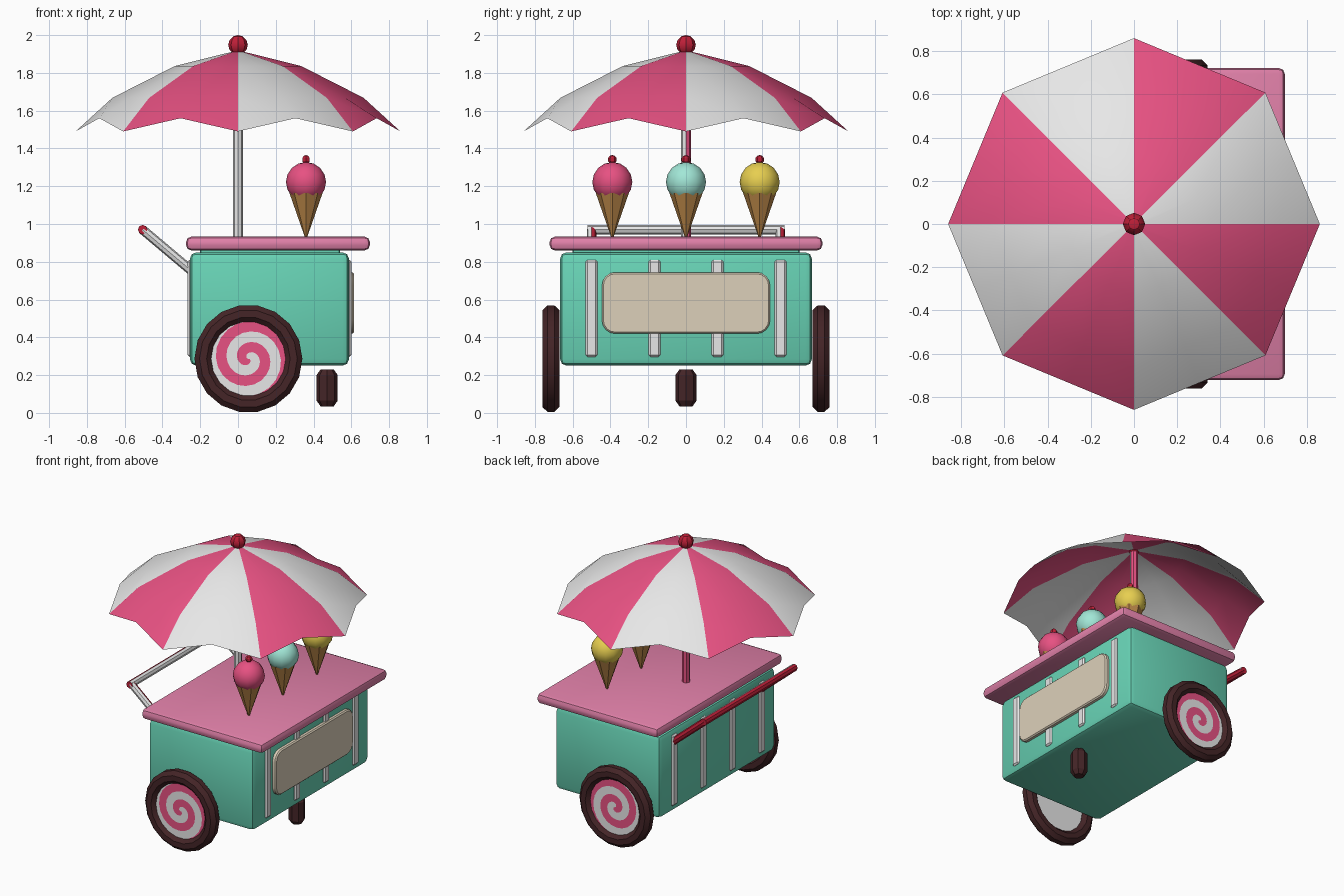
import bpy, bmesh, math
from mathutils import Vector, Matrix

if "Cube" in bpy.data.objects:
    bpy.data.objects.remove(bpy.data.objects["Cube"])


def material(name, rgb):
    m = bpy.data.materials.new(name)
    m.diffuse_color = (*rgb, 1)
    m.use_nodes = True
    m.node_tree.nodes["Principled BSDF"].inputs["Base Color"].default_value = m.diffuse_color
    return m


PINK = material("hot pink", (0.82, 0.085, 0.23))
WHITE = material("white", (0.83, 0.83, 0.83))
TEAL = material("teal", (0.14, 0.66, 0.47))
ROSE = material("rose pink", (0.76, 0.22, 0.40))
CREAM = material("cream", (0.72, 0.63, 0.49))
BROWN = material("dark brown", (0.058, 0.018, 0.02))
WAFER = material("wafer", (0.49, 0.24, 0.065))
RED = material("cherry red", (0.52, 0.014, 0.04))
MINT = material("mint", (0.36, 0.80, 0.68))
YELLOW = material("yellow", (0.85, 0.66, 0.085))


def finish(bm, name, mats, smooth=30, recalc=True):
    if recalc:
        bmesh.ops.recalc_face_normals(bm, faces=bm.faces)
    me = bpy.data.meshes.new(name)
    bm.to_mesh(me)
    bm.free()
    for m in mats:
        me.materials.append(m)
    ob = bpy.data.objects.new(name, me)
    bpy.context.collection.objects.link(ob)
    bpy.ops.object.select_all(action='DESELECT')
    ob.select_set(True)
    bpy.context.view_layer.objects.active = ob
    if smooth:
        bpy.ops.object.shade_smooth_by_angle(angle=math.radians(smooth))
    return ob


def box(name, lo, hi, mat, bevel, segs=1, smooth=30):
    bm = bmesh.new()
    lo, hi = Vector(lo), Vector(hi)
    bmesh.ops.create_cube(bm, size=1, matrix=Matrix.Translation((lo + hi) / 2)
                          @ Matrix.Diagonal((*(hi - lo), 1)))
    bmesh.ops.bevel(bm, geom=bm.edges[:], offset=bevel, segments=segs,
                    profile=0.5, affect='EDGES')
    return finish(bm, name, [mat], smooth)


def lathe(name, profile, sides, mat, matrix=Matrix(), closed=False, smooth=30):
    bm = bmesh.new()
    rows = [[bm.verts.new((r * math.cos(2 * math.pi * k / sides),
                           r * math.sin(2 * math.pi * k / sides), z))
             for k in range(sides)] for r, z in profile]
    count = len(rows) if closed else len(rows) - 1
    for i in range(count):
        a, b = rows[i], rows[(i + 1) % len(rows)]
        for k in range(sides):
            n = (k + 1) % sides
            bm.faces.new((a[k], a[n], b[n], b[k]))
    bmesh.ops.remove_doubles(bm, verts=bm.verts, dist=1e-5)
    bm.transform(matrix)
    return finish(bm, name, [mat], smooth)


def tube(name, p0, p1, r, mats, side):
    """Eight-sided rod; faces turned towards 'side' get the second colour."""
    bm = bmesh.new()
    p0, p1 = Vector(p0), Vector(p1)
    d = p1 - p0
    rot = d.to_track_quat('Z', 'Y').to_matrix().to_4x4()
    bmesh.ops.create_cone(bm, cap_ends=True, segments=8, radius1=r, radius2=r,
                          depth=d.length,
                          matrix=Matrix.Translation((p0 + p1) / 2) @ rot)
    bmesh.ops.recalc_face_normals(bm, faces=bm.faces)
    bm.normal_update()
    for f in bm.faces:
        f.material_index = int(f.normal.dot(Vector(side)) > -0.01)
    return finish(bm, name, mats)


def ball(name, centre, r, seg, rings, mat, smooth=30):
    bm = bmesh.new()
    bmesh.ops.create_uvsphere(bm, u_segments=seg, v_segments=rings, radius=r,
                              matrix=Matrix.Translation(centre))
    return finish(bm, name, [mat], smooth)


# Cart body and counter
box("cart_body", (-0.255, -0.667, 0.25), (0.588, 0.667, 0.85), TEAL, 0.035, 2, 40)
box("counter_top", (-0.275, -0.722, 0.86), (0.698, 0.722, 0.933), ROSE, 0.028, 2, 40)
box("counter_neck", (-0.2, -0.6, 0.83), (0.54, 0.6, 0.88), TEAL, 0.005)

# Upright strips on both long sides
for i, y in enumerate((-0.5, -0.167, 0.167, 0.5)):
    box(f"front_strip_{i}", (0.56, y - 0.031, 0.297), (0.6, y + 0.031, 0.81), WHITE, 0.01)
    box(f"back_strip_{i}", (-0.267, y - 0.031, 0.297), (-0.23, y + 0.031, 0.81), WHITE, 0.01)

# Blank sign board with rounded corners
bm = bmesh.new()
bmesh.ops.create_cube(bm, size=1, matrix=Matrix.Translation((0.597, 0, 0.582))
                      @ Matrix.Diagonal((0.036, 0.89, 0.325, 1)))
bmesh.ops.bevel(bm, geom=[e for e in bm.edges
                          if abs(e.verts[0].co.x - e.verts[1].co.x) > 0.01],
                offset=0.07, segments=4, profile=0.5, affect='EDGES')
bmesh.ops.bevel(bm, geom=[e for e in bm.edges
                          if min(v.co.x for v in e.verts) > 0.61],
                offset=0.008, segments=1, affect='EDGES')
finish(bm, "sign_board", [CREAM])

# Wheels: faceted tyre and a swirled candy disc
for s, label in ((-1, "left"), (1, "right")):
    place = Matrix.Translation((0.055, s * 0.715, 0.287)) @ Matrix.Rotation(math.pi / 2, 4, 'X')
    ring = [(0.24 + 0.0495 * math.cos(math.pi * (k + 0.5) / 4),
             0.0495 * math.sin(math.pi * (k + 0.5) / 4)) for k in range(8)]
    lathe(f"{label}_tyre", ring, 18, BROWN, place, closed=True, smooth=25)
    lathe(f"{label}_hub", [(0, -0.018), (0.2, -0.018), (0.2, 0.018), (0, 0.018)],
          18, WHITE, place)
    bm = bmesh.new()
    seg, rings, R, turns = 16, 36, 0.2, 1.75
    rows = []
    for i in range(rings + 1):
        r = 0.002 + (R - 0.002) * i / rings
        rows.append([bm.verts.new((0.055 + r * math.cos(a), s * 0.737, 0.287 + r * math.sin(a)))
                     for a in (2 * math.pi * (j / seg - turns * i / rings)
                               for j in range(seg))])
    for a, b in zip(rows, rows[1:]):
        for j in range(seg):
            n = (j + 1) % seg
            f = bm.faces.new((a[j], a[n], b[n], b[j]))
            f.material_index = int(j < seg // 2)
    bm.normal_update()
    flipped = [f for f in bm.faces if f.normal.y * s < 0]
    bmesh.ops.reverse_faces(bm, faces=flipped)
    finish(bm, f"{label}_swirl", [PINK, WHITE], 0, recalc=False)

# Support foot below the front
lathe("support_foot", [(0, 0.035), (0.035, 0.035), (0.056, 0.065), (0.056, 0.2),
                       (0.035, 0.23), (0, 0.23)], 8, BROWN,
      Matrix.Translation((0.472, 0, 0)))

# Push handle
for y in (-0.5, 0.5):
    tube("handle_arm", (-0.22, y, 0.73), (-0.505, y, 0.97), 0.025, [WHITE, RED], (0, 1, 0))
tube("handle_bar", (-0.505, -0.522, 0.97), (-0.505, 0.522, 0.97), 0.025,
     [WHITE, RED], (-1, 0, 0))

# Umbrella pole and finial
tube("umbrella_pole", (0, 0, 0.9), (0, 0, 1.91), 0.027, [WHITE, PINK], (0, 1, 0))
ball("umbrella_finial", (0, 0, 1.948), 0.052, 8, 6, RED)

# Umbrella canopy: eight ribs, scalloped hem, alternating panels
bm = bmesh.new()
rows = []
for r, z_rib, z_mid in ((0.03, 1.912, 1.912), (0.335, 1.836, 1.836),
                        (0.665, 1.668, 1.668), (0.86, 1.49, 1.56)):
    row = []
    for k in range(16):
        a = math.pi * k / 8
        rr, z = (r * math.cos(math.pi / 8), z_mid) if k % 2 else (r, z_rib)
        row.append(bm.verts.new((rr * math.cos(a), rr * math.sin(a), z)))
    rows.append(row)
bm.faces.new(rows[0])
for a, b in zip(rows, rows[1:]):
    for k in range(16):
        n = (k + 1) % 16
        f = bm.faces.new((a[k], b[k], b[n], a[n]))
        f.material_index = (k // 2) % 2
finish(bm, "umbrella_canopy", [WHITE, PINK], 40, recalc=False)

# Ice cream cones on the counter
for y, mat, flavour in ((-0.39, PINK, "berry"), (0, MINT, "mint"), (0.39, YELLOW, "lemon")):
    at = Matrix.Translation((0.36, y, 0))
    lathe(f"{flavour}_cone", [(0.006, 0.93), (0.088, 1.165), (0, 1.165)], 8, WAFER, at)
    ball(f"{flavour}_scoop", (0.36, y, 1.222), 0.106, 12, 8, mat, 40)
    ball(f"{flavour}_cherry", (0.36, y, 1.341), 0.024, 6, 5, RED)
